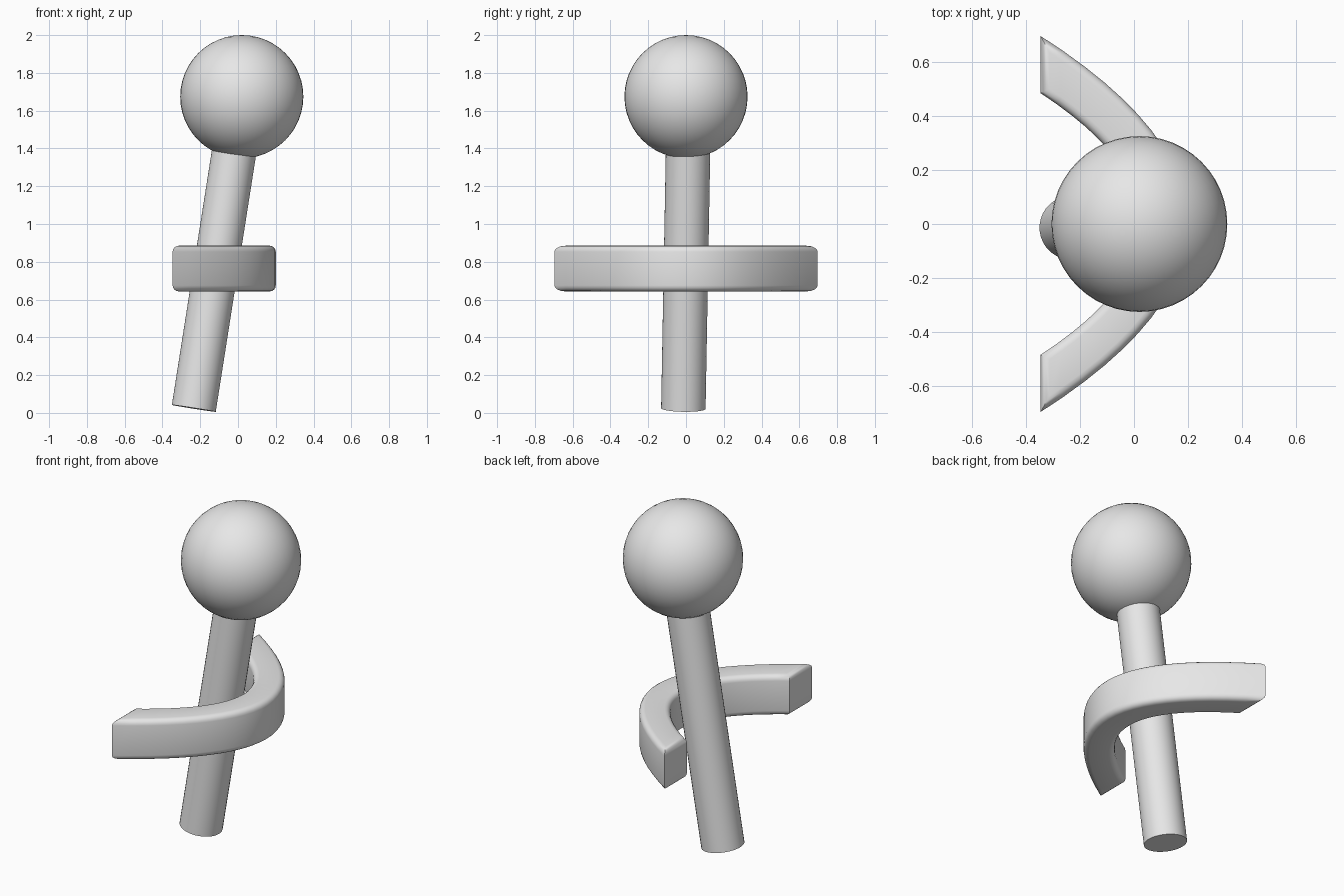
import bpy, bmesh, math
from mathutils import Vector

cube = bpy.data.objects.get("Cube")
if cube:
    bpy.data.objects.remove(cube)

grey = bpy.data.materials.new("plain grey")
grey.use_nodes = True
colour = (0.8, 0.8, 0.8, 1)
grey.diffuse_color = colour
grey.node_tree.nodes["Principled BSDF"].inputs["Base Color"].default_value = colour


def finish(obj, name, angle=40):
    obj.name = name
    obj.data.materials.append(grey)
    bpy.ops.object.select_all(action="DESELECT")
    obj.select_set(True)
    bpy.context.view_layer.objects.active = obj
    bpy.ops.object.shade_smooth_by_angle(angle=math.radians(angle))


# Round head
bpy.ops.mesh.primitive_uv_sphere_add(segments=48, ring_count=24, radius=0.326,
                                     location=(0.02, 0, 1.674))
finish(bpy.context.object, "head")

# Leaning body, running up into the head
foot, top = Vector((-0.234, -0.014, 0.024)), Vector((-0.01, 0.012, 1.45))
axis = top - foot
bpy.ops.mesh.primitive_cylinder_add(vertices=32, radius=0.118, depth=axis.length,
                                    location=(foot + top) / 2)
body = bpy.context.object
body.rotation_euler = axis.to_track_quat("Z", "Y").to_euler()
finish(body, "body")


# Curved arms: a bow-shaped outline, cut straight at the back, extruded upward
def bow(apex, half_width, end_x, steps=24):
    pts = []
    for i in range(steps + 1):
        t = 2 * i / steps - 1
        pts.append((apex + (end_x - apex) * t * t, half_width * t))
    return pts


outer = bow(0.2, 0.697, -0.346)
inner = bow(0.025, 0.485, -0.346)
bottom, height = 0.643, 0.242
bm = bmesh.new()
rings = []
for z in (bottom, bottom + height):
    rings.append([[bm.verts.new((x, y, z)) for x, y in line] for line in (outer, inner)])
(ol, il), (oh, ih) = rings
last = len(outer) - 1
for i in range(last):
    j = i + 1
    bm.faces.new((ol[i], ol[j], oh[j], oh[i]))
    bm.faces.new((il[j], il[i], ih[i], ih[j]))
    bm.faces.new((oh[i], oh[j], ih[j], ih[i]))
    bm.faces.new((ol[j], ol[i], il[i], il[j]))
for i in (0, last):
    bm.faces.new((ol[i], oh[i], ih[i], il[i]))
bmesh.ops.recalc_face_normals(bm, faces=bm.faces)

# Round only the top and bottom rims
rims = [e for e in bm.edges
        if abs(e.verts[0].co.z - e.verts[1].co.z) < 0.001 and e.calc_face_angle() > 1]
bmesh.ops.bevel(bm, geom=rims, offset=0.032, segments=4, profile=0.5,
                affect="EDGES", clamp_overlap=True)
mesh = bpy.data.meshes.new("arms")
bm.to_mesh(mesh)
bm.free()
arms = bpy.data.objects.new("arms", mesh)
bpy.context.collection.objects.link(arms)
finish(arms, "arms")
